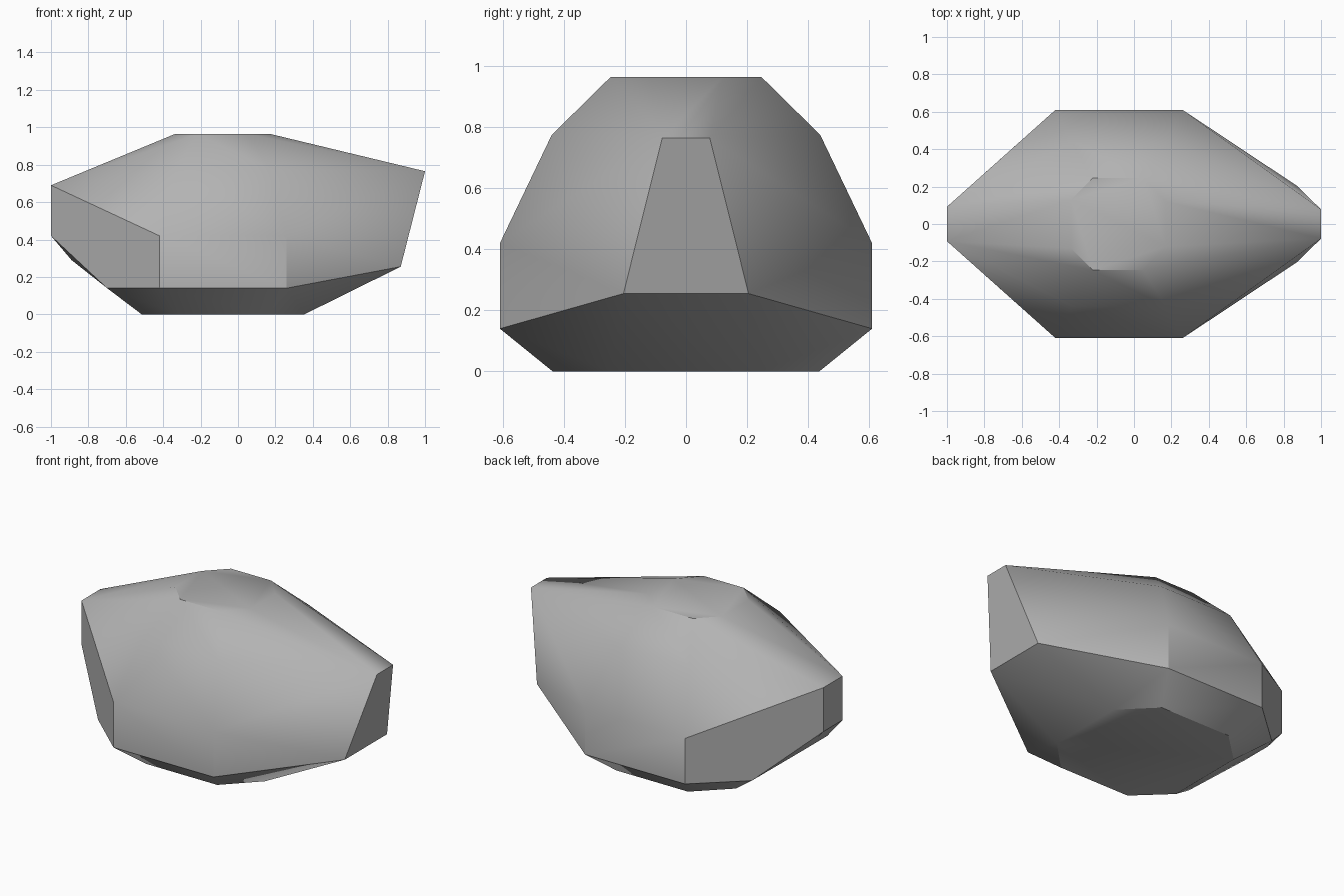
import bpy, bmesh, math

cube = bpy.data.objects.get("Cube")
if cube:
    bpy.data.objects.remove(cube, do_unlink=True)

# Stone colour
stone = bpy.data.materials.new("stone_grey")
stone.use_nodes = True
colour = (0.45, 0.45, 0.45, 1)
stone.diffuse_color = colour
bsdf = stone.node_tree.nodes["Principled BSDF"]
bsdf.inputs["Base Color"].default_value = colour
bsdf.inputs["Roughness"].default_value = 0.9

# Corners of the back half; each is mirrored to the front
half = [
    # flat underside
    (0.355, 0.245, 0), (0.165, 0.437, 0), (-0.32, 0.437, 0), (-0.515, 0.25, 0),
    # lower rim
    (0.87, 0.205, 0.255), (0.26, 0.61, 0.14), (-0.42, 0.61, 0.14),
    (-0.70, 0.36, 0.14), (-0.89, 0.1, 0.29),
    # waist and blunt ends
    (1, 0.078, 0.765), (0.26, 0.61, 0.42), (-0.42, 0.61, 0.42),
    (-1, 0.092, 0.42), (-1, 0.092, 0.69),
    # shoulder
    (0.17, 0.44, 0.775), (-0.33, 0.44, 0.775),
    # flat crown
    (0.17, 0.12, 0.965), (0.05, 0.247, 0.965),
    (-0.22, 0.247, 0.965), (-0.335, 0.13, 0.965),
]

# Boulder: skin stretched over the mirrored corners
bm = bmesh.new()
for x, y, z in half:
    for side in (1, -1):
        bm.verts.new((x, y * side, z))
bmesh.ops.convex_hull(bm, input=bm.verts[:])
bmesh.ops.dissolve_limit(bm, angle_limit=math.radians(1.5),
                         verts=bm.verts[:], edges=bm.edges[:])
bmesh.ops.recalc_face_normals(bm, faces=bm.faces[:])
mesh = bpy.data.meshes.new("boulder")
bm.to_mesh(mesh)
bm.free()
mesh.materials.append(stone)
boulder = bpy.data.objects.new("boulder", mesh)
bpy.context.collection.objects.link(boulder)

# Soft shading that keeps the strong creases
bpy.ops.object.select_all(action="DESELECT")
boulder.select_set(True)
bpy.context.view_layer.objects.active = boulder
bpy.ops.object.shade_smooth_by_angle(angle=math.radians(30))
